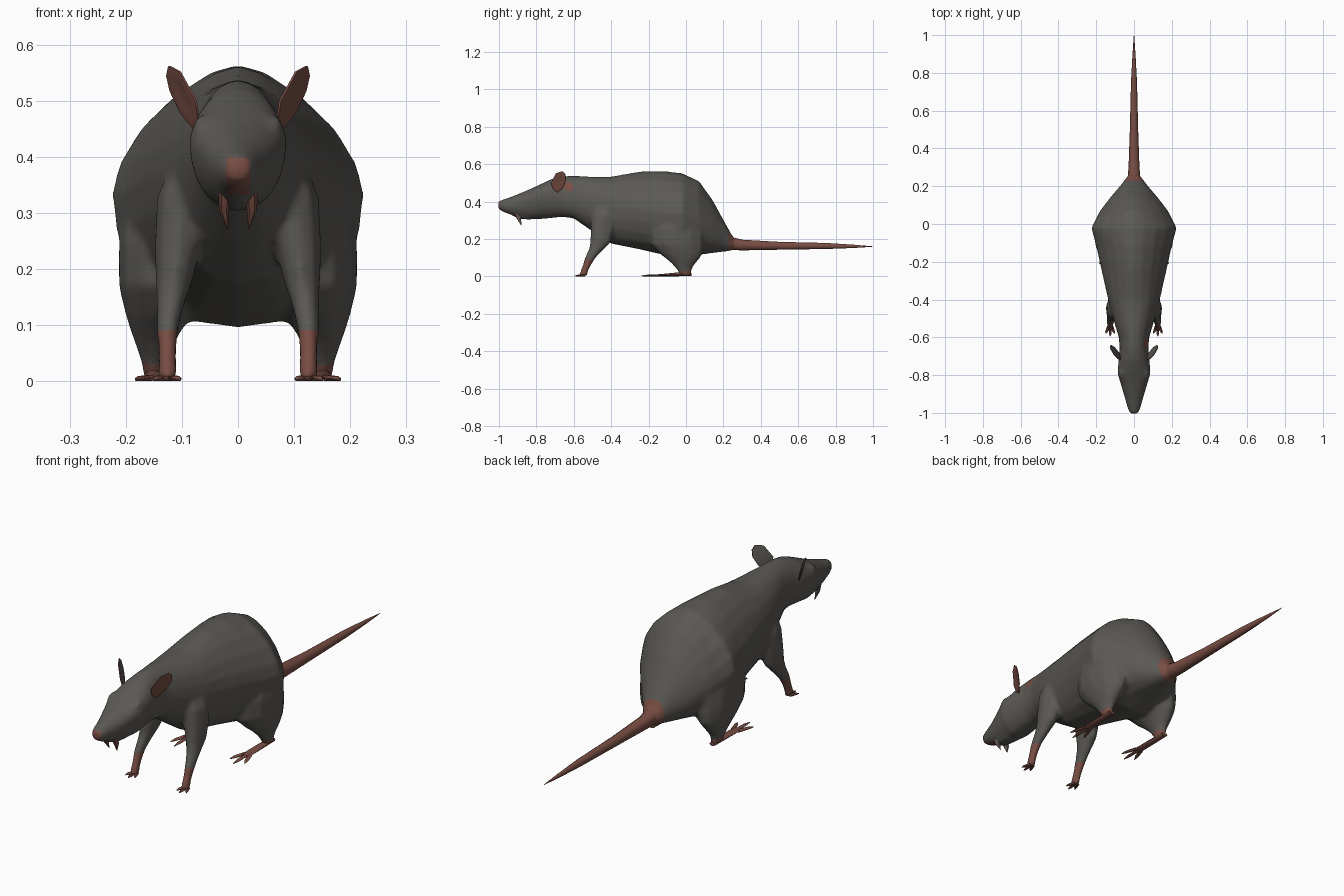
import bpy, bmesh
from math import sin, cos, pi, radians, copysign
from mathutils import Vector

cube = bpy.data.objects.get("Cube")
if cube:
    bpy.data.objects.remove(cube, do_unlink=True)


def material(name, colour):
    m = bpy.data.materials.new(name)
    m.use_nodes = True
    m.diffuse_color = colour
    m.node_tree.nodes["Principled BSDF"].inputs["Base Color"].default_value = colour
    return m


MATS = [material("grey_fur", (0.105, 0.1, 0.09, 1)),
        material("pink_skin", (0.19, 0.075, 0.057, 1))]


def loft(bm, rings):
    """Skin a list of point rings and close both ends."""
    rows = [[bm.verts.new(p) for p in ring] for ring in rings]
    n = len(rows[0])
    for a, b in zip(rows, rows[1:]):
        for i in range(n):
            j = (i + 1) % n
            bm.faces.new((a[i], a[j], b[j], b[i]))
    bm.faces.new(rows[0])
    bm.faces.new(rows[-1])


def tube(bm, path, upright=True, sides=8):
    """Path entries: x, y, z, two radii. Upright tubes have level rings."""
    rings = []
    for x, y, z, r, s in path:
        ring = []
        for i in range(sides):
            u, v = r * cos(2 * pi * i / sides), s * sin(2 * pi * i / sides)
            ring.append((x + u, y + v, z) if upright else (x + u, y, z + v))
        rings.append(ring)
    loft(bm, rings)


def mirror(bm):
    """Copy everything built so far to the other side."""
    copy = bmesh.ops.duplicate(bm, geom=bm.verts[:] + bm.edges[:] + bm.faces[:])
    verts = [g for g in copy["geom"] if isinstance(g, bmesh.types.BMVert)]
    bmesh.ops.scale(bm, vec=(-1, 1, 1), verts=verts)


def finish(name, bm, is_pink, blend=False):
    bmesh.ops.recalc_face_normals(bm, faces=bm.faces)
    mesh = bpy.data.meshes.new(name)
    bm.to_mesh(mesh)
    bm.free()
    for m in MATS:
        mesh.materials.append(m)
    ob = bpy.data.objects.new(name, mesh)
    bpy.context.collection.objects.link(ob)
    bpy.ops.object.select_all(action='DESELECT')
    ob.select_set(True)
    bpy.context.view_layer.objects.active = ob
    if blend:  # fuse the overlapping parts into one soft skin
        remesh = ob.modifiers.new("Fuse", 'REMESH')
        remesh.mode = 'VOXEL'
        remesh.voxel_size = .008
        smooth = ob.modifiers.new("Soften", 'SMOOTH')
        smooth.factor, smooth.iterations = .5, 12
        for m in (remesh.name, smooth.name):
            bpy.ops.object.modifier_apply(modifier=m)
    for f in ob.data.polygons:
        f.material_index = int(is_pink(f.center, f.normal))
    bpy.ops.object.shade_smooth_by_angle(angle=radians(50))


# Head and trunk: y, half width, top, widest height, bottom
SECTIONS = [
    (-1.004, .022, .402, .383, .36), (-.975, .034, .413, .38, .343),
    (-.92, .049, .432, .385, .325), (-.85, .07, .46, .41, .31),
    (-.79, .088, .488, .43, .305), (-.72, .082, .521, .43, .312),
    (-.66, .076, .536, .42, .318), (-.6, .081, .538, .41, .31),
    (-.5, .111, .534, .39, .24), (-.4, .137, .534, .37, .175),
    (-.25, .171, .561, .36, .145), (-.12, .2, .564, .34, .115),
    (-.02, .226, .553, .335, .095), (.07, .18, .51, .29, .115),
    (.14, .127, .413, .25, .125), (.2, .075, .303, .21, .132),
    (.245, .041, .222, .178, .138), (.28, .016, .185, .17, .155)]


def section(y, w, top, mid, bottom, n=20):
    ring = []
    for i in range(n):
        c, s = cos(2 * pi * i / n), sin(2 * pi * i / n)
        if s < 0:
            c = copysign(abs(c) ** .85, c)
        elif -.3 < y < .15:  # sloping, roof-like back
            c, s = copysign(abs(c) ** 1.22, c), s ** 1.22
        height = top - mid if s > 0 else mid - bottom
        ring.append((w * c, y, mid + s * height))
    return ring


def body_pink(c, n):
    nose = c.y < -.93 and abs(c.x) < .021 and .333 < c.z < .4 and n.y < -.3
    ear_patch = -.65 < c.y < -.605 and c.x > .04 and .46 < c.z < .5
    ankle = c.z < (.09 if c.y < -.3 else .032)
    return nose or ear_patch or ankle or c.y > .229


bm = bmesh.new()
# Front legs
tube(bm, [(.07, -.43, .43, .03, .05), (.098, -.435, .33, .047, .075),
          (.107, -.447, .24, .043, .065), (.114, -.458, .18, .034, .056),
          (.119, -.48, .145, .027, .042), (.125, -.512, .1, .021, .031),
          (.126, -.53, .06, .018, .024), (.126, -.545, .025, .018, .022),
          (.126, -.55, .002, .02, .024)])
# Haunches flowing from the flanks down to the hind ankles
tube(bm, [(.09, -.04, .4, .05, .06), (.118, -.045, .33, .085, .11),
          (.126, -.05, .25, .087, .15), (.133, -.045, .17, .08, .145),
          (.141, -.025, .12, .06, .115), (.147, -.015, .085, .043, .08),
          (.149, -.012, .055, .03, .052), (.15, -.008, .03, .021, .037),
          (.15, .002, .003, .018, .034)], sides=12)
# Brow bulges
tube(bm, [(.06, -.83, .445, .004, .004), (.067, -.81, .456, .012, .012),
          (.068, -.79, .462, .013, .013), (.062, -.765, .466, .004, .004)], False)
mirror(bm)
# Lower jaw, then head and trunk
tube(bm, [(0, -.925, .33, .018, .008), (0, -.89, .32, .03, .013),
          (0, -.83, .315, .035, .012)], False)
loft(bm, [section(*s) for s in SECTIONS])
finish("body", bm, body_pink, blend=True)

# Tail
bm = bmesh.new()
tube(bm, [(0, .24, .177, .034, .037), (0, .3, .168, .029, .03),
          (0, .5, .164, .022, .022), (0, .75, .163, .016, .017),
          (0, .9, .161, .008, .009), (0, 1, .16, .001, .001)], False, 10)
finish("tail", bm, lambda c, n: True)


def toes(bm, x, y, tips, radius):
    """Fan of flat tapered toes from the front of a paw."""
    for dx, dy in tips:
        tube(bm, [(x + dx * .35, y + .015, .006, radius, .006),
                  (x + dx * .8, y + dy * .6, .005, radius * .9, .005),
                  (x + dx, y + dy, .003, radius * .2, .002)], False, 6)


# Front paws
bm = bmesh.new()
toes(bm, .126, -.555, [(-.023, -.025), (0, -.04), (.024, -.025)], .008)
mirror(bm)
finish("front_toes", bm, lambda c, n: True)

# Long hind feet
bm = bmesh.new()
tube(bm, [(.15, .03, .01, .014, .008), (.15, -.05, .011, .016, .01),
          (.146, -.13, .007, .02, .006), (.146, -.16, .006, .02, .005)], False)
toes(bm, .146, -.155, [(-.038, -.055), (0, -.085), (.036, -.058)], .01)
mirror(bm)
finish("hind_feet", bm, lambda c, n: True)

# Ears: thin leaning leaves, pink inside and on the rim, grey behind
bm = bmesh.new()
OUTLINE = [(-.71, .465), (-.685, .449), (-.655, .478), (-.641, .518), (-.645, .545),
           (-.662, .562), (-.695, .552), (-.721, .5)]
CENTRE = Vector((-.68, .505))
OUT = Vector((1, -.5, -.3)).normalized()


def ear_ring(scale, offset):
    ring = []
    for p in OUTLINE:
        y, z = (Vector(p) - CENTRE) * scale
        ring.append(Vector((.097 + .5 * y + .3 * z, CENTRE.x + y, CENTRE.y + z)) + OUT * offset)
    return ring


loft(bm, [ear_ring(.55, -.006), ear_ring(1, -.002), ear_ring(1, .002),
          ear_ring(.9, .003), ear_ring(.5, 0)])
mirror(bm)
finish("ears", bm, lambda c, n: Vector((copysign(n.x, n.x * c.x), n.y, n.z)).dot(OUT) > -.3)

# Paired teeth
bm = bmesh.new()
tube(bm, [(.023, -.9, .335, .012, .017), (.025, -.892, .305, .009, .012),
          (.019, -.88, .272, .001, .001)], sides=6)
mirror(bm)
finish("teeth", bm, lambda c, n: n.y < .3)
